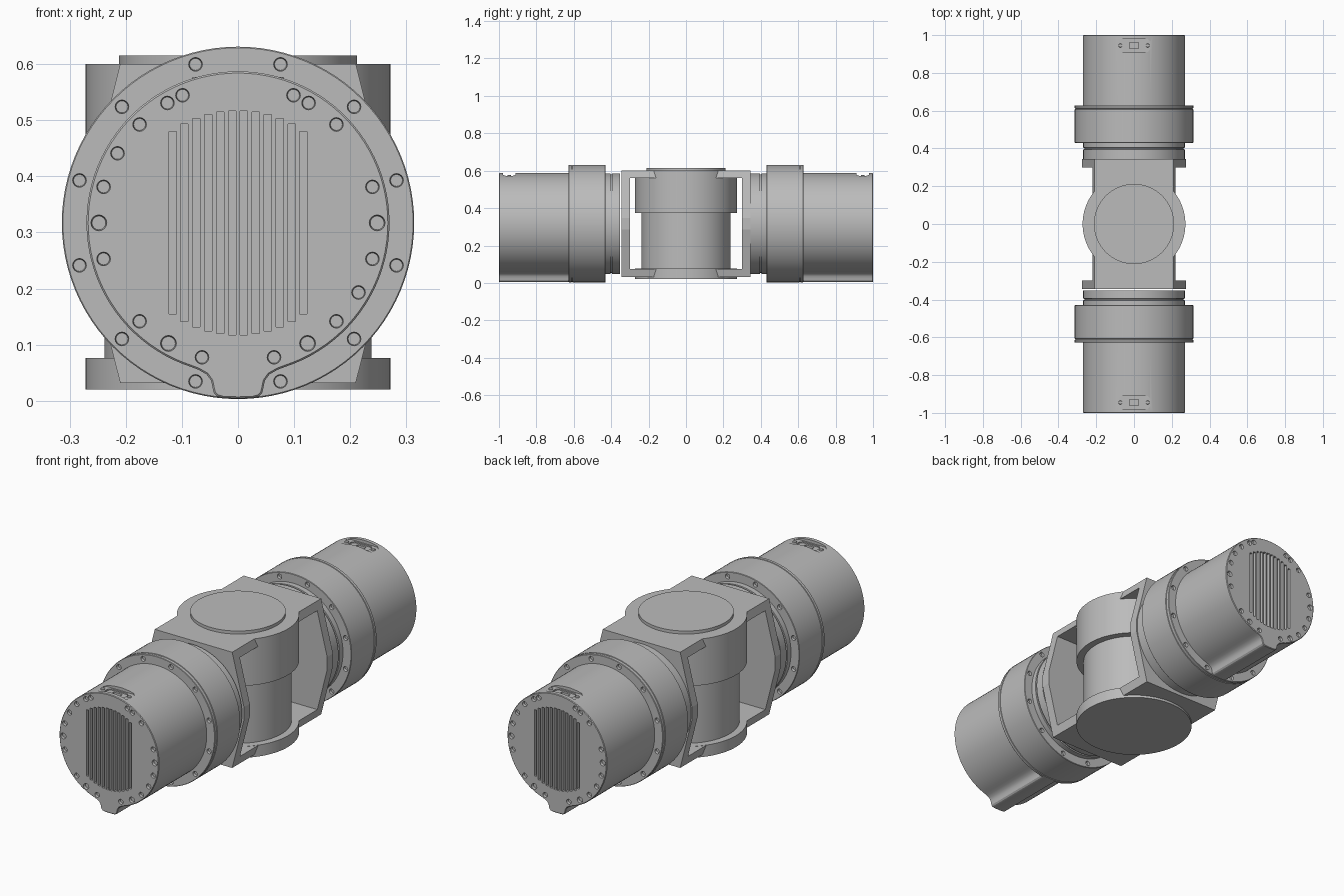
import bpy, bmesh, math
from mathutils import Matrix, Vector

if "Cube" in bpy.data.objects:
    bpy.data.objects.remove(bpy.data.objects["Cube"])

AXIS_Z = 0.317
SIDES = 96

grey = bpy.data.materials.new("machined grey")
grey.use_nodes = True
COLOUR = (0.5, 0.5, 0.5, 1)
grey.diffuse_color = COLOUR
grey.node_tree.nodes["Principled BSDF"].inputs["Base Color"].default_value = COLOUR


def finish(bm, name):
    bmesh.ops.recalc_face_normals(bm, faces=bm.faces)
    mesh = bpy.data.meshes.new(name)
    bm.to_mesh(mesh)
    bm.free()
    mesh.materials.append(grey)
    obj = bpy.data.objects.new(name, mesh)
    bpy.context.collection.objects.link(obj)
    return obj


def activate(obj):
    bpy.ops.object.select_all(action='DESELECT')
    obj.select_set(True)
    bpy.context.view_layer.objects.active = obj


def prism(name, outline, start, end, axis):
    """Extrude an outline along y (outline in x, z) or z (outline in x, y)."""
    place = (lambda u, v, t: (u, t, v)) if axis == 'y' else (lambda u, v, t: (u, v, t))
    bm = bmesh.new()
    face = bm.faces.new([bm.verts.new(place(u, v, start)) for u, v in outline])
    new = bmesh.ops.extrude_face_region(bm, geom=[face], use_keep_orig=True)["geom"]
    bmesh.ops.translate(bm, verts=[g for g in new if isinstance(g, bmesh.types.BMVert)],
                        vec=place(0, 0, end - start))
    return finish(bm, name)


def lathe(name, profile, axis):
    """Spin (radius, position) points about the y axis at AXIS_Z or the z axis."""
    bm = bmesh.new()
    vs = [bm.verts.new((r, 0, t)) for r, t in profile]
    edges = [bm.edges.new(pair) for pair in zip(vs, vs[1:])]
    bmesh.ops.spin(bm, geom=vs + edges, cent=(0, 0, 0), axis=(0, 0, 1),
                   angle=2 * math.pi, steps=SIDES, use_merge=True)
    bmesh.ops.remove_doubles(bm, verts=bm.verts, dist=1e-5)
    if axis == 'y':
        bm.transform(Matrix.Translation((0, 0, AXIS_Z)) @ Matrix.Rotation(-math.pi / 2, 4, 'X'))
    return finish(bm, name)


def cut(obj, cutter):
    mod = obj.modifiers.new("cut", 'BOOLEAN')
    mod.operation = 'DIFFERENCE'
    mod.solver = 'EXACT'
    mod.object = cutter
    activate(obj)
    bpy.ops.object.modifier_apply(modifier=mod.name)
    bpy.data.objects.remove(cutter)


def bolt_hole(bm, angle, radius, y, size, facing):
    """Tapered bolt pocket in a face at y; facing is -1 for front, 1 for back."""
    a = math.radians(angle)
    pos = Vector((radius * math.cos(a), y, AXIS_Z + radius * math.sin(a)))
    turn = Matrix.Rotation(facing * math.pi / 2, 4, 'X')
    for big, small, depth in ((size, size * 0.85, 0.012), (size * 0.55, size * 0.5, 0.024)):
        # Keep the drilled core below the countersink so the cutters do not overlap
        top = -0.002 if big == size else 0.0125
        shift = Matrix.Translation((0, -facing * (top + depth) / 2, 0))
        bmesh.ops.create_cone(bm, cap_ends=True, segments=16, radius1=big, radius2=small,
                              depth=depth - top, matrix=Matrix.Translation(pos) @ shift @ turn)


def box(bm, size, centre):
    bmesh.ops.create_cube(bm, size=1, matrix=Matrix.Translation(centre) @ Matrix.Diagonal((*size, 1)))


def smooth(obj):
    activate(obj)
    bpy.ops.object.shade_smooth_by_angle(angle=math.radians(28))


def back_copy(obj, name):
    twin = bpy.data.objects.new(name, obj.data)
    twin.rotation_euler.z = math.pi
    bpy.context.collection.objects.link(twin)


# Motor housing: round body with a filleted cable rib underneath
R = 0.27
right_rib = [(0.045, 0.022), (0.048, 0.036), (0.056, 0.047), (0.07, 0.055)]
right_rib = [(0, 0.004), (0.027, 0.005), (0.037, 0.008), (0.043, 0.014)] + right_rib
start = math.radians(-72)
sweep = math.pi - 2 * start
arc = [(R * math.cos(start + sweep * i / 90), AXIS_Z + R * math.sin(start + sweep * i / 90))
       for i in range(91)]
outline = right_rib + arc + [(-x, z) for x, z in reversed(right_rib[1:])]
motor = prism("front_motor_housing", outline, -1, -0.62, 'y')
bevel = motor.modifiers.new("edge", 'BEVEL')
bevel.width = 0.003
bevel.segments = 1
bevel.limit_method = 'ANGLE'
bevel.angle_limit = math.radians(60)
activate(motor)
bpy.ops.object.modifier_apply(modifier=bevel.name)

# Cooling slots and bolt pockets in the end face
bm = bmesh.new()
for i in range(12):
    x = (i - 5.5) * 0.0212
    height = 2 * math.sqrt(0.2 ** 2 - x * x)
    box(bm, (0.0134, 0.04, height), (x, -1, AXIS_Z))
for step in range(-5, 5):
    for side in (0, 1):
        angle = step * 15 if step < 4 else 66.5
        if (step == 2 and not side) or (step == -2 and side):
            continue
        large = step in (-4, 0)
        bolt_hole(bm, 180 - angle if side else angle, 0.248, -1, 0.0145 if large else 0.0125, -1)
for angle in (59.5, 120.5):
    bolt_hole(bm, angle, 0.248, -1, 0.0125, -1)
cut(motor, finish(bm, "face_cutter"))

# Connector seat on top: flat recess, angled socket, plug opening
PORT_Y = -0.945


def port_outline(w, h, slope):
    return [(w, PORT_Y - h + slope), (w, PORT_Y + h - slope), (w - slope, PORT_Y + h),
            (slope - w, PORT_Y + h), (-w, PORT_Y + h - slope), (-w, PORT_Y - h + slope),
            (slope - w, PORT_Y - h), (w - slope, PORT_Y - h)]


for w, h, slope, floor in ((0.092, 0.034, 0.02, 0.572), (0.055, 0.026, 0.012, 0.566),
                           (0.024, 0.016, 0.002, 0.54)):
    cut(motor, prism("port_cutter", port_outline(w, h, slope), floor, 0.7, 'z'))
smooth(motor)
back_copy(motor, "back_motor_housing")

# Connector screws
bm = bmesh.new()
for x in (-0.072, 0.072):
    bmesh.ops.create_cone(bm, cap_ends=True, segments=20, radius1=0.011, radius2=0.009,
                          depth=0.01, matrix=Matrix.Translation((x, PORT_Y, 0.572)))
screws = finish(bm, "front_connector_screws")
smooth(screws)
back_copy(screws, "back_connector_screws")

# Bolted flange ring with a shallow seam
flange = lathe("front_flange", [(0, -0.628), (0.312, -0.628), (0.314, -0.626), (0.314, -0.613),
                                (0.311, -0.612), (0.311, -0.608), (0.314, -0.607),
                                (0.314, -0.432), (0.312, -0.43), (0, -0.43)], 'y')
bm = bmesh.new()
for i in range(12):
    bolt_hole(bm, 15 + 30 * i, 0.2925, -0.628, 0.0125, -1)
    bolt_hole(bm, 15 + 30 * i, 0.2925, -0.43, 0.0125, 1)
cut(flange, finish(bm, "flange_cutter"))
smooth(flange)
back_copy(flange, "back_flange")

# Output necks; the front one stops just short of the yoke
for name, side, inner in (("front_neck", -1, 0.353), ("back_neck", 1, 0.343)):
    neck = [(0, 0.435), (0.269, 0.435), (0.269, 0.404), (0.263, 0.403),
            (0.263, 0.396), (0.269, 0.395), (0.269, inner), (0, inner)]
    smooth(lathe(name, [(r, side * y) for r, y in neck], 'y'))

# Hexagonal yoke frame, open through the sides
half = [(0.21, 0.032), (0.274, 0.285), (0.274, 0.347), (0.21, 0.6)]
yoke = prism("yoke_frame", half + [(-x, z) for x, z in reversed(half)], -0.345, 0.345, 'y')
bm = bmesh.new()
box(bm, (1, 0.6, 0.485), (0, 0, 0.3175))
cut(yoke, finish(bm, "yoke_cutter"))

# Pivot joint: base disc, column, wide hub and top cap
smooth(lathe("pivot_base", [(0, 0.02), (0.272, 0.02), (0.272, 0.076), (0, 0.076)], 'z'))
smooth(lathe("pivot_column", [(0, 0.07), (0.238, 0.07), (0.238, 0.38), (0, 0.38)], 'z'))
smooth(lathe("pivot_hub", [(0, 0.373), (0.272, 0.373), (0.272, 0.6), (0, 0.6)], 'z'))
smooth(lathe("pivot_cap", [(0, 0.59), (0.212, 0.59), (0.212, 0.615), (0, 0.615)], 'z'))
